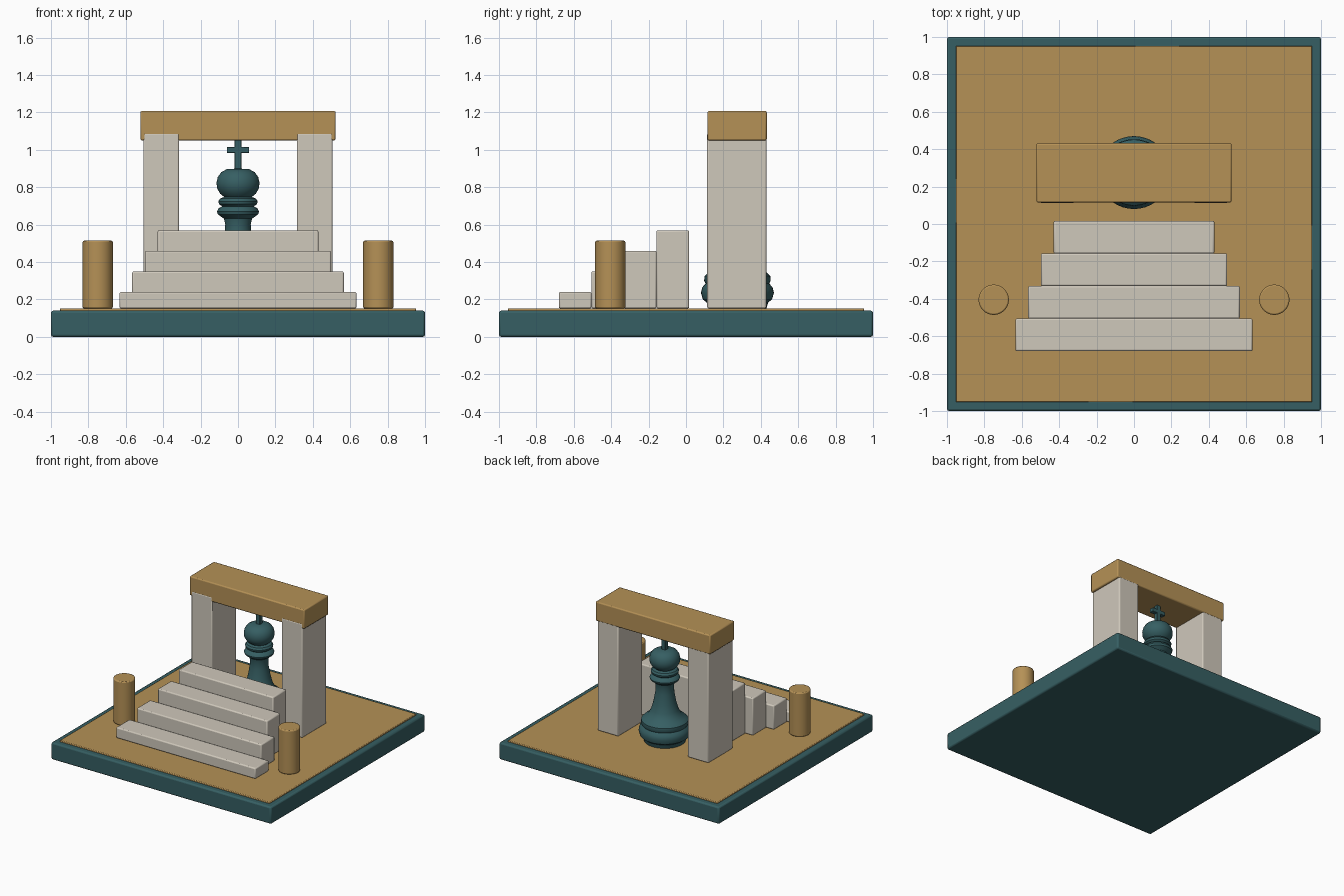
import bpy, bmesh, math
from mathutils import Vector

old = bpy.data.objects.get("Cube")
if old:
    bpy.data.objects.remove(old, do_unlink=True)


def material(name, rgb):
    lin = [((c / 255 + 0.055) / 1.055) ** 2.4 for c in rgb] + [1]
    m = bpy.data.materials.new(name)
    m.use_nodes = True
    m.diffuse_color = lin
    m.node_tree.nodes["Principled BSDF"].inputs["Base Color"].default_value = lin
    return m


teal = material("dark teal", (54, 95, 99))
gold = material("ochre wood", (181, 145, 86))
stone = material("pale stone", (207, 200, 187))


def finish(name, bm, mat, bevel=0.0):
    bmesh.ops.recalc_face_normals(bm, faces=bm.faces)
    mesh = bpy.data.meshes.new(name)
    bm.to_mesh(mesh)
    bm.free()
    mesh.materials.append(mat)
    ob = bpy.data.objects.new(name, mesh)
    bpy.context.collection.objects.link(ob)
    if bevel:
        mod = ob.modifiers.new("soft_edges", "BEVEL")
        mod.width, mod.segments, mod.limit_method = bevel, 2, "ANGLE"
    bpy.ops.object.select_all(action="DESELECT")
    ob.select_set(True)
    bpy.context.view_layer.objects.active = ob
    bpy.ops.object.shade_smooth_by_angle(angle=math.radians(35))
    return ob


def box(name, x, y, z, mat, bevel=0.01):
    """Box from (min, max) pairs on each axis."""
    bm = bmesh.new()
    bmesh.ops.create_cube(bm, size=1)
    for v in bm.verts:
        v.co = Vector([(r[0] + r[1]) / 2 + c * (r[1] - r[0])
                       for r, c in zip((x, y, z), v.co)])
    return finish(name, bm, mat, bevel)


def lathe(name, profile, centre, mat, bevel=0.0, steps=40):
    """Turn (radius, height) points about a vertical axis."""
    bm = bmesh.new()
    verts = [bm.verts.new((r, 0, z)) for r, z in profile]
    edges = [bm.edges.new(pair) for pair in zip(verts, verts[1:])]
    bmesh.ops.spin(bm, geom=verts + edges, cent=(0, 0, 0), axis=(0, 0, 1),
                   angle=math.tau, steps=steps, use_duplicate=False)
    bmesh.ops.remove_doubles(bm, verts=bm.verts, dist=0.0005)
    bmesh.ops.translate(bm, verts=bm.verts, vec=(*centre, 0))
    return finish(name, bm, mat, bevel)


FLOOR = 0.152

# Base slab and its inlaid floor
box("base_slab", (-1, 1), (-1, 1), (0, 0.14), teal, 0.012)
box("floor_inlay", (-0.953, 0.953), (-0.953, 0.953), (0.12, FLOOR), gold, 0.005)

# Staircase, each block narrower and taller than the one before
for i in range(4):
    half, front = 0.634 - 0.068 * i, -0.68 + 0.174 * i
    box(f"step_{i + 1}", (-half, half), (front, front + 0.175),
        (FLOOR, 0.24 + 0.11 * i), stone, 0.009)

# Gateway pillars and lintel
for side, s in (("left", 1), ("right", -1)):
    box(f"{side}_pillar", sorted((s * 0.315, s * 0.505)), (0.113, 0.430),
        (FLOOR, 1.09), stone, 0.009)
box("lintel", (-0.522, 0.522), (0.115, 0.432), (1.05, 1.208), gold, 0.009)

# Short posts beside the stairs
for side, s in (("left", 1), ("right", -1)):
    lathe(f"{side}_post", [(0, FLOOR), (0.081, FLOOR), (0.081, 0.514), (0, 0.514)],
          (s * 0.75, -0.405), gold, 0.008)

# Turned game piece under the gate
PIECE = (0, 0.275)
lathe("piece_body", [
    (0, FLOOR), (0.155, FLOOR), (0.165, 0.185), (0.185, 0.2), (0.195, 0.235),
    (0.188, 0.265), (0.17, 0.285), (0.178, 0.3), (0.176, 0.325), (0.155, 0.345),
    (0.125, 0.365), (0.102, 0.41), (0.085, 0.47), (0.071, 0.55), (0.068, 0.6),
    (0.075, 0.632), (0.108, 0.655), (0.113, 0.67), (0.103, 0.688), (0.085, 0.698),
    (0.102, 0.71), (0.105, 0.725), (0.095, 0.74), (0.074, 0.748), (0.095, 0.765),
    (0.112, 0.795), (0.115, 0.825), (0.108, 0.855), (0.09, 0.88), (0.06, 0.897),
    (0, 0.9)], PIECE, teal)

# Cross finial
y0 = PIECE[1]
box("finial_upright", (-0.018, 0.018), (y0 - 0.018, y0 + 0.018), (0.88, 1.06), teal, 0.004)
box("finial_bar", (-0.06, 0.06), (y0 - 0.018, y0 + 0.018), (0.983, 1.016), teal, 0.004)
